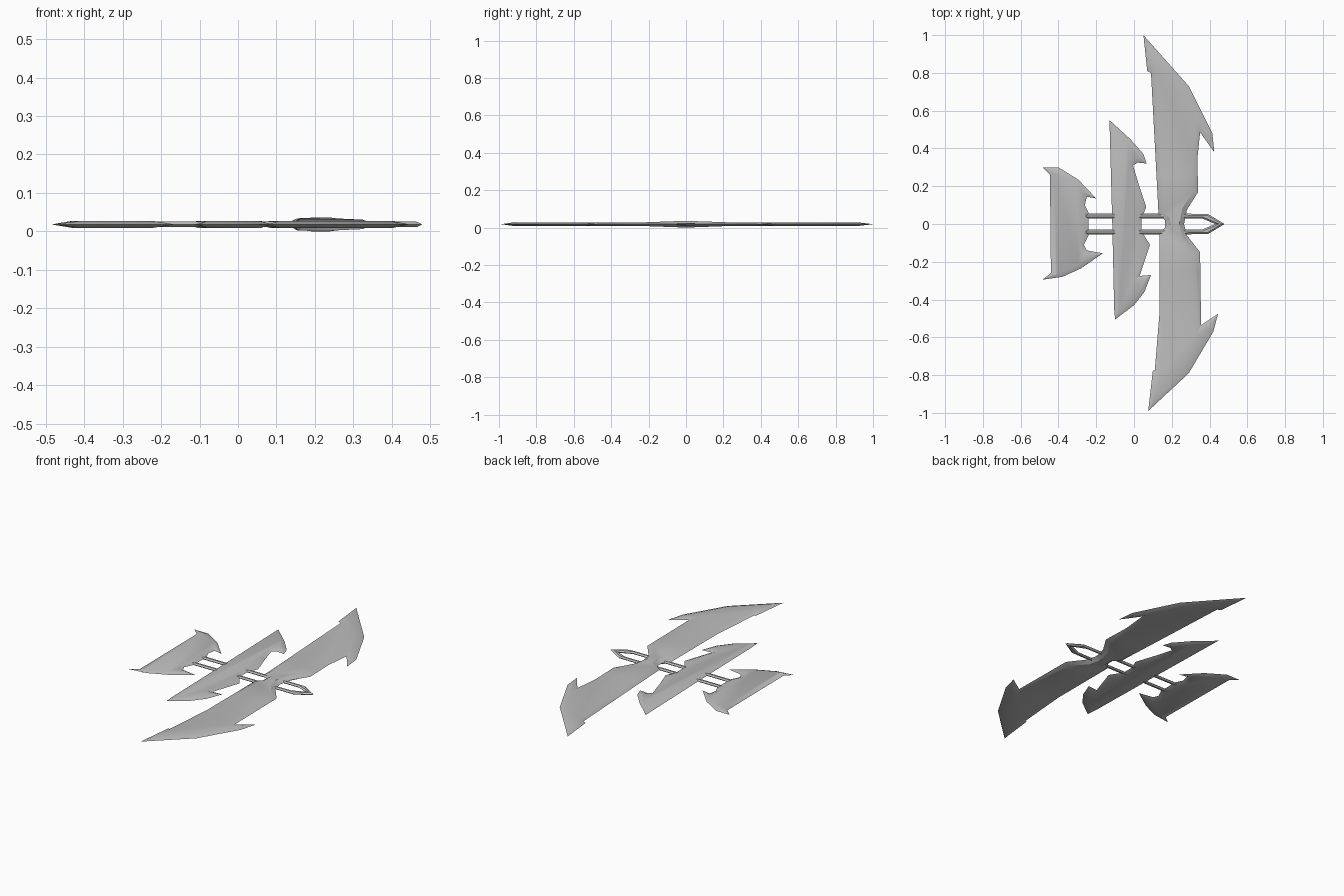
import bpy
import bmesh
from mathutils import Vector

if "Cube" in bpy.data.objects:
    bpy.data.objects.remove(bpy.data.objects["Cube"], do_unlink=True)

MID_HEIGHT = 0.018

steel = bpy.data.materials.new("dull grey steel")
steel.use_nodes = True
grey = (0.5, 0.5, 0.5, 1)
steel.diffuse_color = grey
steel.node_tree.nodes["Principled BSDF"].inputs["Base Color"].default_value = grey


def inset_outline(points, width, longest):
    """Move every corner of a clockwise outline inwards, capped at sharp tips."""
    result = []
    for i, point in enumerate(points):
        before = (point - points[i - 1]).normalized()
        after = (points[(i + 1) % len(points)] - point).normalized()
        normal_a = Vector((before.y, -before.x))
        normal_b = Vector((after.y, -after.x))
        miter = (normal_a + normal_b) * width / max(0.05, 1 + normal_a.dot(normal_b))
        if miter.length > longest:
            miter *= longest / miter.length
        result.append(point + miter)
    return result


def make_blade(name, outline, width, half_height, bulge_reach=0):
    """Flat plate with a knife edge all round and an optional thicker middle."""
    rim_points = [Vector(p) for p in outline]
    flat_points = inset_outline(rim_points, width, width * 4)
    bm = bmesh.new()

    def ring(points, z):
        return [bm.verts.new((p.x, p.y, z)) for p in points]

    rim = ring(rim_points, 0)
    for side in (1, -1):
        flat = ring(flat_points, side * half_height)
        bm.faces.new(flat)
        for i in range(len(rim)):
            bm.faces.new((rim[i - 1], rim[i], flat[i], flat[i - 1]))
    bmesh.ops.recalc_face_normals(bm, faces=bm.faces)

    # swell the middle of the blade towards y = 0
    if bulge_reach:
        bmesh.ops.triangulate(bm, faces=bm.faces)
        for y in (-bulge_reach, 0, bulge_reach):
            bmesh.ops.bisect_plane(
                bm, geom=bm.verts[:] + bm.edges[:] + bm.faces[:],
                plane_co=(0, y, 0), plane_no=(0, 1, 0))
        for v in bm.verts:
            v.co.z *= 1 + max(0, 1 - abs(v.co.y) / bulge_reach)

    mesh = bpy.data.meshes.new(name)
    bm.to_mesh(mesh)
    bm.free()
    mesh.materials.append(steel)
    obj = bpy.data.objects.new(name, mesh)
    obj.location.z = MID_HEIGHT
    bpy.context.collection.objects.link(obj)
    bpy.ops.object.select_all(action="DESELECT")
    obj.select_set(True)
    bpy.context.view_layer.objects.active = obj
    bpy.ops.object.shade_smooth_by_angle()
    return obj


# long front blade with a barb near each end
make_blade("front_blade", [
    (.05, 1), (.29, .73), (.415, .48), (.425, .38), (.35, .485),
    (.335, .34), (.34, .17), (.28, .075), (.265, 0), (.28, -.06),
    (.35, -.15), (.355, -.535), (.445, -.475), (.42, -.57), (.29, -.79),
    (.075, -.99), (.1, -.775), (.11, -.775), (.135, -.47), (.135, -.05),
    (.165, -.02), (.165, .02), (.13, .05), (.09, .8), (.07, .81),
], width=0.025, half_height=0.009, bulge_reach=0.25)

# medium middle blade
make_blade("middle_blade", [
    (-.13, .55), (-.02, .45), (.05, .37), (.067, .32), (.02, .325),
    (-.005, .31), (.025, .21), (.065, .09), (.04, .03), (.04, -.04),
    (.085, -.11), (.03, -.275), (.09, -.27), (.055, -.36), (0, -.43),
    (-.1, -.505), (-.105, -.45), (-.115, 0),
], width=0.022, half_height=0.009)

# short tail blade with inward hooks
make_blade("tail_blade", [
    (-.485, .3), (-.4, .3), (-.295, .235), (-.2, .135), (-.25, .145),
    (-.26, .1), (-.24, .06), (-.24, -.06), (-.265, -.11), (-.25, -.14),
    (-.165, -.155), (-.28, -.235), (-.38, -.28), (-.485, -.295),
    (-.44, -.26), (-.445, .26),
], width=0.022, half_height=0.009)

# twin rails joining in a pointed nose
outer = [(-.26, .056), (.39, .054), (.48, 0)]
inner = [(.43, 0), (.36, .03), (-.26, .03)]


def mirrored(points):
    return [(x, -y) for x, y in reversed(points)]


make_blade("rail_frame",
           outer + mirrored(outer[:2]) + mirrored(inner[1:]) + inner,
           width=0.008, half_height=0.007)
